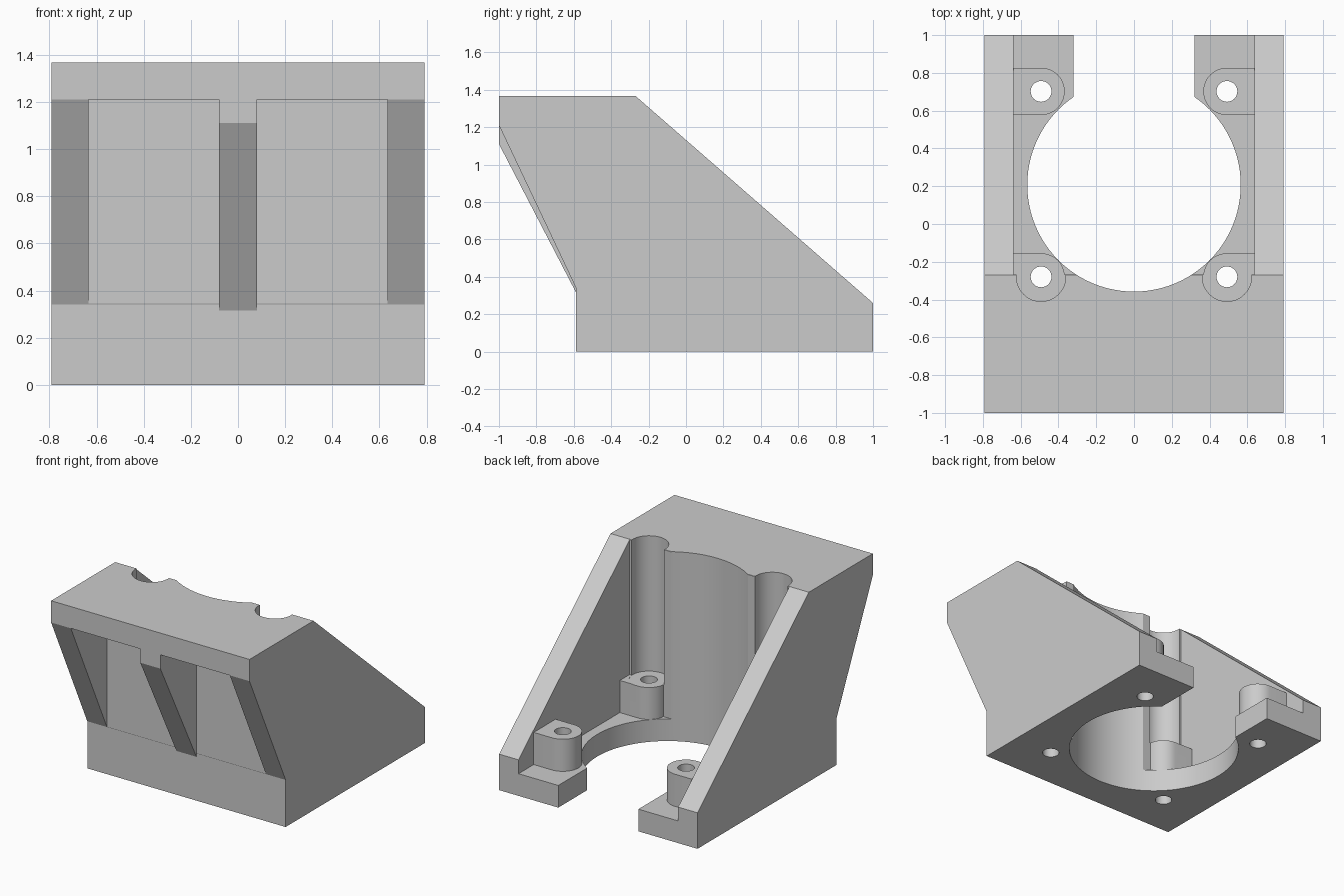
import bpy, bmesh, math

old = bpy.data.objects.get("Cube")
if old:
    bpy.data.objects.remove(old, do_unlink=True)

grey = bpy.data.materials.new("plain_grey")
grey.use_nodes = True
colour = (0.6, 0.6, 0.6, 1)
grey.diffuse_color = colour
grey.node_tree.nodes["Principled BSDF"].inputs["Base Color"].default_value = colour


def extrude(name, points, vector):
    """Solid made by sweeping a closed outline along a vector."""
    bm = bmesh.new()
    face = bm.faces.new([bm.verts.new(p) for p in points])
    swept = bmesh.ops.extrude_face_region(bm, geom=[face], use_keep_orig=True)
    moved = [g for g in swept["geom"] if isinstance(g, bmesh.types.BMVert)]
    bmesh.ops.translate(bm, verts=moved, vec=vector)
    bmesh.ops.recalc_face_normals(bm, faces=bm.faces)
    mesh = bpy.data.meshes.new(name)
    bm.to_mesh(mesh)
    bm.free()
    mesh.materials.append(grey)
    obj = bpy.data.objects.new(name, mesh)
    bpy.context.collection.objects.link(obj)
    return obj


def side_prism(name, half_width, outline):
    return extrude(name, [(-half_width, y, z) for y, z in outline], (2 * half_width, 0, 0))


def upright(name, outline, low, high):
    return extrude(name, [(x, y, low) for x, y in outline], (0, 0, high - low))


def box(name, x0, x1, y0, y1, z0, z1):
    return upright(name, [(x0, y0), (x1, y0), (x1, y1), (x0, y1)], z0, z1)


def arc(x, y, r, start, end, steps):
    turns = [math.radians(start + (end - start) * i / steps) for i in range(steps + 1)]
    return [(x + r * math.cos(t), y + r * math.sin(t)) for t in turns]


def cylinder(name, x, y, r, low, high, sides):
    return upright(name, arc(x, y, r, 0, 360, sides)[:-1], low, high)


def combine(target, tool, operation):
    """Apply one boolean step and discard the tool."""
    tool.hide_render = True
    mod = target.modifiers.new("step", "BOOLEAN")
    mod.operation = operation
    mod.solver = "EXACT"
    mod.object = tool
    bpy.context.view_layer.objects.active = target
    bpy.ops.object.modifier_apply(modifier=mod.name)
    bpy.data.objects.remove(tool, do_unlink=True)


def cut(tool):
    combine(body, tool, "DIFFERENCE")


def join(tool):
    combine(body, tool, "UNION")


# Wedge-shaped body with overhanging front
body = side_prism("fan_duct_bracket", 0.792, [
    (-1, 1.367), (-0.27, 1.367), (1, 0.26), (1, 0),
    (-0.588, 0), (-0.588, 0.34), (-1, 1.21)])

# Recess under the overhang, then the central rib
cut(box("front_recess", -0.635, 0.635, -1.2, -0.59, 0.2, 1.21))
join(side_prism("centre_rib", 0.08, [
    (-1, 1.11), (-1, 1.3), (-0.55, 1.3), (-0.55, 0.243)]))

# Rear cavity between the side walls
cut(box("rear_cavity", -0.637, 0.637, -0.268, 1.2, 0.16, 1.6))

# Screw bosses merging into the side walls
screws = [(side, y) for side in (-1, 1) for y in (-0.28, 0.702)]
for side, y in screws:
    outline = arc(0.492, y, 0.125, 90, 270, 24) + [(0.7, y - 0.125), (0.7, y + 0.125)]
    join(upright("screw_boss", [(side * px, py) for px, py in outline], 0.1, 0.392))

# Screwdriver channels above the front bosses
for side in (-1, 1):
    cut(cylinder("screw_channel", side * 0.492, -0.28, 0.13, 0.39, 1.6, 48))

# Main bore, open slot in the base plate, and screw holes
cut(cylinder("main_bore", 0, 0.207, 0.565, -0.2, 1.6, 96))
cut(box("rear_slot", -0.32, 0.32, 0.3, 1.2, -0.2, 1.6))
for side, y in screws:
    cut(cylinder("screw_hole", side * 0.492, y, 0.055, -0.2, 0.6, 32))

bpy.ops.object.select_all(action="DESELECT")
body.select_set(True)
bpy.context.view_layer.objects.active = body
bpy.ops.object.shade_smooth_by_angle(angle=math.radians(20))
